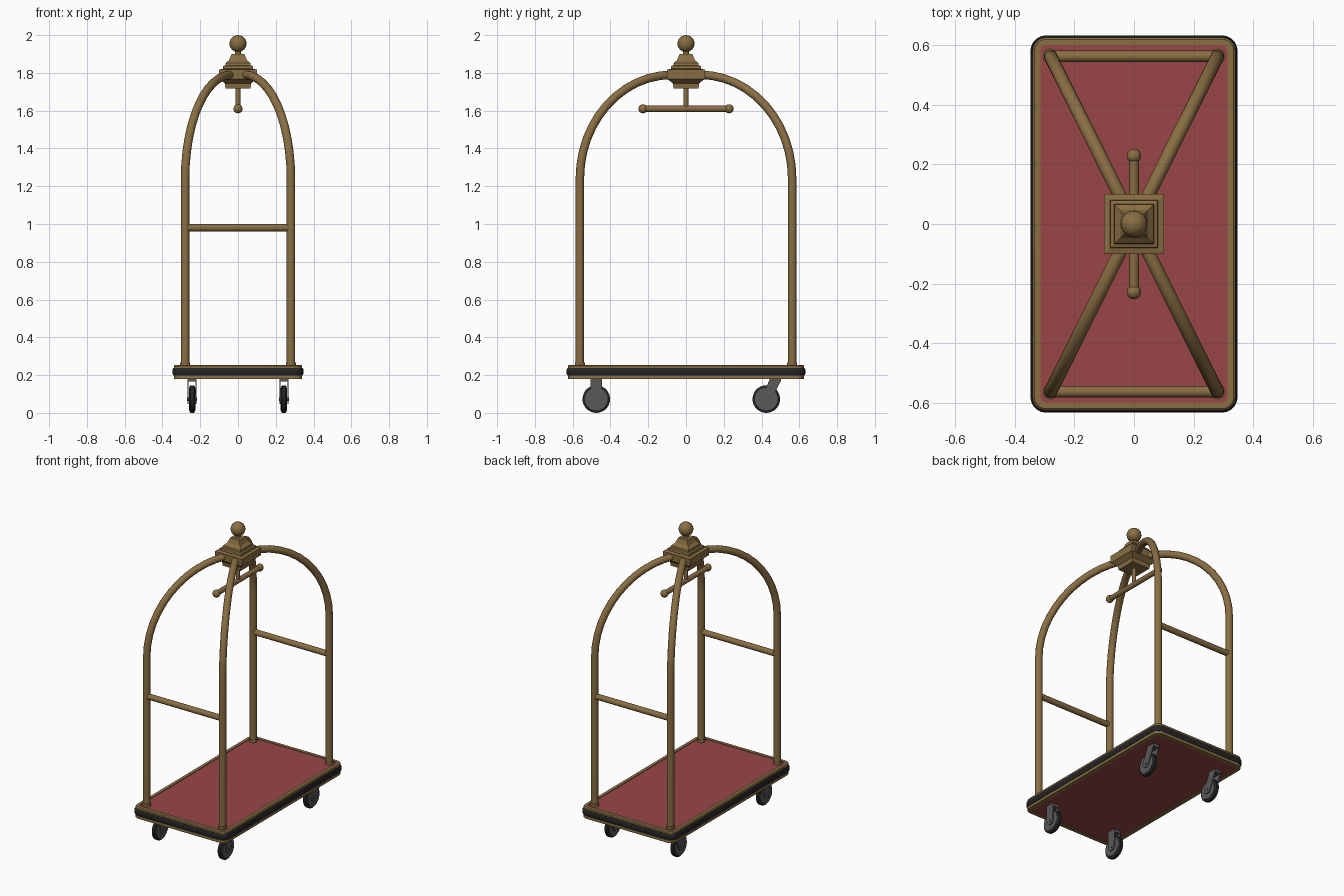
import bpy, bmesh, math
from mathutils import Vector

if "Cube" in bpy.data.objects:
    bpy.data.objects.remove(bpy.data.objects["Cube"])


def material(name, r, g, b):
    m = bpy.data.materials.new(name)
    m.use_nodes = True
    m.diffuse_color = (r, g, b, 1)
    node = next(n for n in m.node_tree.nodes if n.type == "BSDF_PRINCIPLED")
    node.inputs["Base Color"].default_value = (r, g, b, 1)
    return m


brass = material("aged brass", 0.25, 0.155, 0.055)
carpet = material("red carpet", 0.32, 0.06, 0.062)
rubber = material("black rubber", 0.018, 0.018, 0.018)
steel = material("dark steel", 0.1, 0.1, 0.1)


def finish(name, bm, mat, smooth=True):
    bmesh.ops.recalc_face_normals(bm, faces=bm.faces)
    mesh = bpy.data.meshes.new(name)
    bm.to_mesh(mesh)
    bm.free()
    mesh.materials.append(mat)
    obj = bpy.data.objects.new(name, mesh)
    bpy.context.collection.objects.link(obj)
    if smooth:
        bpy.ops.object.select_all(action="DESELECT")
        obj.select_set(True)
        bpy.context.view_layer.objects.active = obj
        bpy.ops.object.shade_smooth_by_angle(angle=math.radians(40))
    return obj


def loft(name, rings, mat, closed=False, smooth=True):
    """Skin a list of point rings; cap the ends, or join last to first."""
    bm = bmesh.new()
    loops = [[bm.verts.new(p) for p in ring] for ring in rings]
    n = len(loops[0])
    pairs = list(zip(loops, loops[1:]))
    if closed:
        pairs.append((loops[-1], loops[0]))
    else:
        bm.faces.new(loops[0])
        bm.faces.new(loops[-1])
    for a, b in pairs:
        for i in range(n):
            j = (i + 1) % n
            bm.faces.new((a[i], a[j], b[j], b[i]))
    return finish(name, bm, mat, smooth)


def deck_ring(offset, z):
    """Rounded rectangle of the deck, grown or shrunk by offset."""
    r = max(0.045 + offset, 0.01)
    cx, cy = 0.34 + offset - r, 0.625 + offset - r
    pts = []
    for k, (sx, sy) in enumerate(((1, 1), (-1, 1), (-1, -1), (1, -1))):
        for i in range(7):
            a = math.radians(90 * k + 15 * i)
            pts.append((sx * cx + r * math.cos(a), sy * cy + r * math.sin(a), z))
    return pts


def tube(name, path, radius, mat, sides=16):
    """Round tube along a planar path."""
    pts = [Vector(p) for p in path]
    ref = (pts[-1] - pts[0]).cross(pts[len(pts) // 2] - pts[0])
    if ref.length < 1e-6:
        ref = (pts[-1] - pts[0]).orthogonal()
    ref.normalize()
    rings = []
    for i, p in enumerate(pts):
        before = (p - pts[i - 1]).normalized() if i else Vector()
        after = (pts[i + 1] - p).normalized() if i + 1 < len(pts) else Vector()
        side = ref.cross((before + after).normalized())
        angles = [math.tau * k / sides for k in range(sides)]
        rings.append([p + radius * (ref * math.cos(a) + side * math.sin(a)) for a in angles])
    return loft(name, rings, mat)


def ball(name, centre, radius):
    bm = bmesh.new()
    bmesh.ops.create_uvsphere(bm, u_segments=20, v_segments=12, radius=radius)
    bmesh.ops.translate(bm, verts=bm.verts, vec=centre)
    return finish(name, bm, brass)


def square_ring(half, z):
    return [(half, half, z), (-half, half, z), (-half, -half, z), (half, -half, z)]


# Deck: brass frame, carpeted board, rubber bumper
frame = [(0, 0.18), (0, 0.248), (-0.006, 0.254), (-0.027, 0.254), (-0.027, 0.18)]
loft("deck_frame", [deck_ring(*p) for p in frame], brass, closed=True)
loft("carpet_board", [deck_ring(-0.027, z) for z in (0.184, 0.25)], carpet)
bumper = [(-0.01, 0.198), (0.002, 0.198), (0.007, 0.208), (0.007, 0.228),
          (0.002, 0.238), (-0.01, 0.238)]
loft("bumper", [deck_ring(*p) for p in bumper], rubber, closed=True)

# Four posts bending over to the crown, with base collars
PX, PY = 0.28, 0.562
for sx, fx in ((1, "left"), (-1, "right")):
    for sy, fy in ((1, "back"), (-1, "front")):
        x, y = sx * PX, sy * PY
        path = [(x, y, 0.24)]
        for i in range(13):
            a = math.radians(7.5 * i)
            s = 0.13 + 0.87 * math.cos(a)
            path.append((x * s, y * s, 1.24 + 0.55 * math.sin(a)))
        path.append((x * 0.05, y * 0.05, 1.79))
        tube(f"{fy}_{fx}_post", path, 0.0225, brass)
        tube(f"{fy}_{fx}_collar", [(x, y, 0.245), (x, y, 0.268)], 0.026, brass)

# Side-to-side rails at both ends
for sy, fy in ((1, "back"), (-1, "front")):
    tube(f"{fy}_rail", [(-PX, sy * PY, 0.98), (PX, sy * PY, 0.98)], 0.019, brass)

# Stepped square crown with ball finial
crown = [(0.066, 1.717), (0.07, 1.745), (0.1, 1.768), (0.1, 1.817), (0.08, 1.822),
         (0.078, 1.836), (0.067, 1.84), (0.065, 1.852), (0.047, 1.868), (0.034, 1.9)]
loft("crown", [square_ring(*p) for p in crown], brass, smooth=False)
tube("finial_neck", [(0, 0, 1.89), (0, 0, 1.93)], 0.016, brass)
ball("finial_ball", (0, 0, 1.955), 0.045)

# Hanging T-shaped handle
tube("handle_stem", [(0, 0, 1.61), (0, 0, 1.73)], 0.013, brass)
tube("handle_bar", [(0, -0.225, 1.61), (0, 0.225, 1.61)], 0.0165, brass)
for sy, fy in ((1, "back"), (-1, "front")):
    ball(f"handle_{fy}_knob", (0, sy * 0.228, 1.61), 0.024)


def fork_plate(name, x, wheel_y, mount_y, axle_z):
    """Side plate: round at the axle, wide at the mount."""
    axle, top = Vector((wheel_y, axle_z)), Vector((mount_y, 0.172))
    d = (top - axle).normalized()
    base = math.atan2(d.y, d.x)
    outline = [(mount_y - 0.031, 0.172)]
    for i in range(9):
        a = base + math.pi / 2 + math.pi * i / 8
        outline.append((wheel_y + 0.027 * math.cos(a), axle_z + 0.027 * math.sin(a)))
    outline.append((mount_y + 0.031, 0.172))
    loft(name, [[(x + dx, y, z) for y, z in outline] for dx in (-0.003, 0.003)], steel)


# Casters: fixed pair at the front, trailing pair at the back
R = 0.073
for sx, fx in ((1, "left"), (-1, "right")):
    for wheel_y, mount_y, fy in ((-0.475, -0.475, "front"), (0.425, 0.472, "back")):
        x, name = sx * 0.243, f"{fy}_{fx}_caster"
        tyre = [(-0.015, 0.9), (-0.009, 1), (0.009, 1), (0.015, 0.9)]
        angles = [math.tau * k / 28 for k in range(28)]
        loft(name + "_tyre", [[(x + dx, wheel_y + R * f * math.cos(a), R + R * f * math.sin(a))
                               for a in angles] for dx, f in tyre], rubber)
        tube(name + "_disc", [(x - 0.017, wheel_y, R), (x + 0.017, wheel_y, R)],
             0.06, steel, 24)
        tube(name + "_axle", [(x - 0.027, wheel_y, R), (x + 0.027, wheel_y, R)],
             0.01, steel, 12)
        for side in (-1, 1):
            fork_plate(f"{name}_fork_{'inner' if side * sx < 0 else 'outer'}",
                       x + side * 0.021, wheel_y, mount_y, R)
        loft(name + "_mount", [[(x + px * 0.024, mount_y + py * 0.031, z) for px, py in
                                ((1, 1), (-1, 1), (-1, -1), (1, -1))]
                               for z in (0.165, 0.186)], steel, smooth=False)
